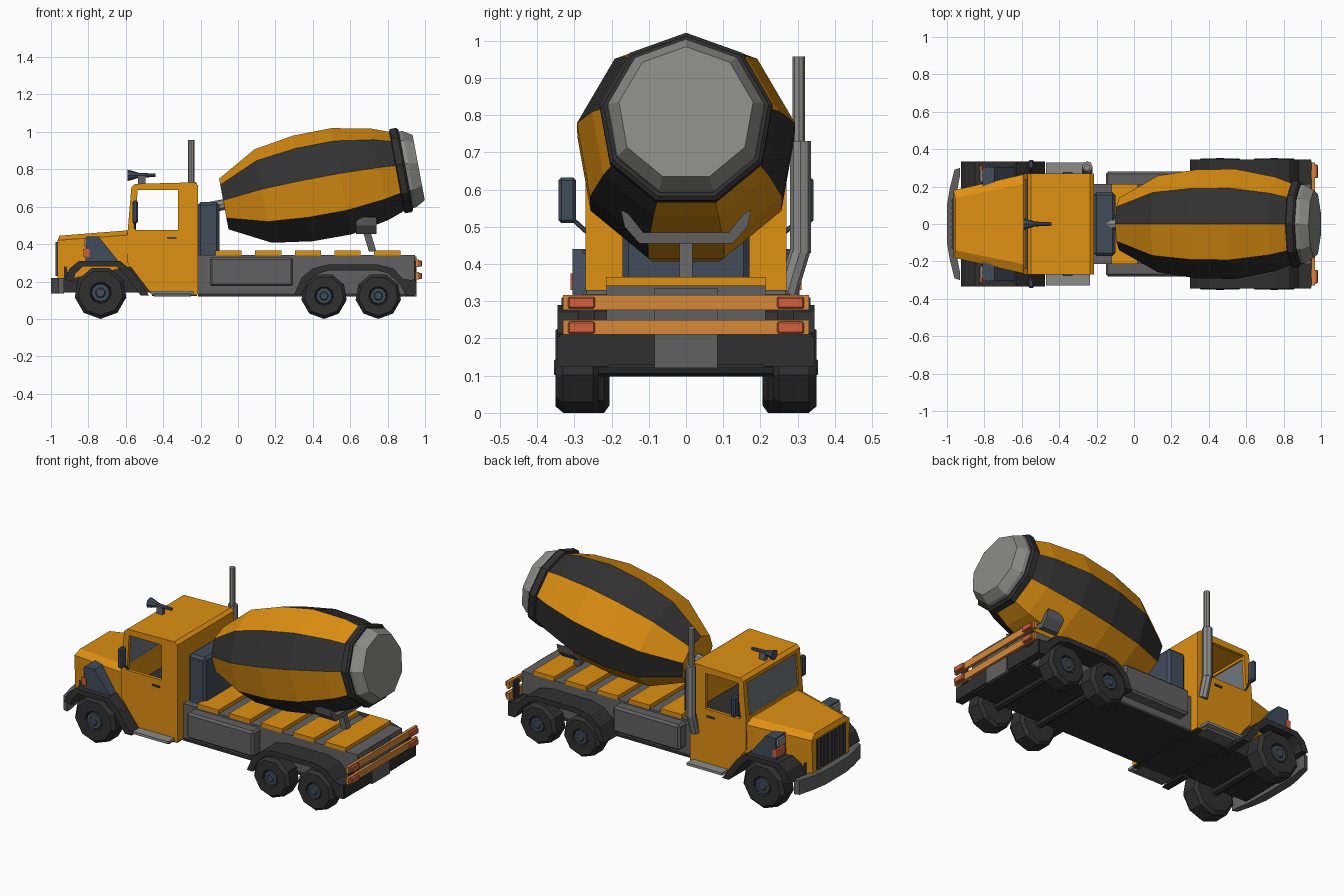
import bpy, bmesh, math
from mathutils import Vector, Matrix

if "Cube" in bpy.data.objects:
    bpy.data.objects.remove(bpy.data.objects["Cube"])


def material(name, r, g, b):
    m = bpy.data.materials.new(name)
    m.diffuse_color = (r, g, b, 1)
    m.use_nodes = True
    m.node_tree.nodes["Principled BSDF"].inputs["Base Color"].default_value = m.diffuse_color
    return m


YELLOW = material("yellow paint", .74, .28, .006)
BLACK = material("black rubber", .03, .03, .03)
GREY = material("frame grey", .12, .12, .12)
LIGHT = material("light grey", .26, .26, .25)
SLATE = material("slate", .055, .072, .105)
RAIL = material("rail orange", .68, .25, .04)
LAMP = material("lamp red", .66, .12, .05)
GLASS = material("glass grey", .17, .19, .21)


def finish(name, bm, mat, mirror=False):
    bmesh.ops.recalc_face_normals(bm, faces=bm.faces)
    me = bpy.data.meshes.new(name)
    bm.to_mesh(me)
    bm.free()
    for m in (mat if isinstance(mat, tuple) else (mat,)):
        me.materials.append(m)
    ob = bpy.data.objects.new(name, me)
    bpy.context.collection.objects.link(ob)
    if mirror:
        ob.modifiers.new("mirror", 'MIRROR').use_axis = (False, True, False)
    return ob


def prism(name, pts, a, b, mat, axis='y', mirror=False):
    """Extrude a flat outline from a to b along an axis."""
    place = {'y': lambda p, t: (p[0], t, p[1]), 'x': lambda p, t: (t, p[0], p[1]),
             'z': lambda p, t: (p[0], p[1], t)}[axis]
    bm = bmesh.new()
    lo = [bm.verts.new(place(p, a)) for p in pts]
    hi = [bm.verts.new(place(p, b)) for p in pts]
    bm.faces.new(lo)
    bm.faces.new(hi)
    n = len(pts)
    for i in range(n):
        j = (i + 1) % n
        bm.faces.new((lo[i], lo[j], hi[j], hi[i]))
    return finish(name, bm, mat, mirror)


def box(name, x0, x1, y0, y1, z0, z1, mat, mirror=False, bevel=0):
    ob = prism(name, [(x0, z0), (x1, z0), (x1, z1), (x0, z1)], y0, y1, mat, mirror=mirror)
    if bevel:
        m = ob.modifiers.new("bevel", 'BEVEL')
        m.width, m.segments = bevel, 1
    return ob


def hull(name, pts, mat, mirror=False):
    bm = bmesh.new()
    for p in pts:
        bm.verts.new(p)
    bmesh.ops.convex_hull(bm, input=bm.verts)
    bmesh.ops.dissolve_limit(bm, angle_limit=.01, verts=bm.verts, edges=bm.edges)
    return finish(name, bm, mat, mirror)


def lathe(name, profile, n, origin, axis, up, mat, mirror=False, rule=None):
    """Revolve (distance, radius) pairs about an axis; the first corner points up."""
    z = Vector(axis).normalized()
    x = Vector(up)
    x = (x - z * x.dot(z)).normalized()
    y = z.cross(x)
    bm = bmesh.new()
    rings = []
    for t, r in profile:
        rings.append([bm.verts.new(Vector(origin) + z * t + r * (x * math.cos(k * math.tau / n)
                      + y * math.sin(k * math.tau / n))) for k in range(n)])
    for a, b in zip(rings, rings[1:]):
        for k in range(n):
            j = (k + 1) % n
            f = bm.faces.new((a[k], a[j], b[j], b[k]))
            f.material_index = rule(k) if rule else 0
    bm.faces.new(rings[0])
    bm.faces.new(rings[-1])
    return finish(name, bm, mat, mirror)


def rod(name, p, q, r, mat, n=8, mirror=False):
    d = Vector(q) - Vector(p)
    up = (0, 0, 1) if abs(d.z) < .9 * d.length else (1, 0, 0)
    return lathe(name, [(0, r), (d.length, r)], n, p, d, up, mat, mirror)


def cut(ob, cutter):
    m = ob.modifiers.new("cut", 'BOOLEAN')
    m.operation, m.solver, m.object = 'DIFFERENCE', 'EXACT', cutter
    cutter.hide_render = True
    cutter.hide_viewport = False
    bpy.context.view_layer.objects.active = ob
    bpy.ops.object.modifier_apply(modifier=m.name)
    bpy.data.objects.remove(cutter)


# Hollow cab with open side windows and a glazed windscreen
cab = prism("cab", [(-.59, .47), (-.57, .705), (-.55, .722), (-.235, .73), (-.215, .715), (-.215, .13),
                    (-.46, .13), (-.59, .30)], -.27, .27, YELLOW)
cut(cab, prism("cab_void", [(-.565, .34), (-.565, .47), (-.55, .70), (-.24, .70), (-.24, .34)], -.25, .25, YELLOW))
cut(cab, prism("window_cutter", [(-.55, .475), (-.537, .688), (-.32, .688), (-.32, .475)], -.4, .4, YELLOW))
cut(cab, box("windscreen_cutter", -.7, -.5, -.235, .235, .49, .685, YELLOW))
prism("windscreen", [(-.58, .488), (-.564, .687), (-.558, .687), (-.574, .488)], -.237, .237, GLASS)
box("cab_seat", -.45, -.25, -.22, .22, .34, .45, BLACK)
box("door_handle", -.38, -.33, .268, .278, .428, .438, SLATE, True)
box("cab_step", -.47, -.235, .25, .33, .135, .15, LIGHT, True)
box("cab_step_base", -.45, -.25, .22, .30, .12, .135, GREY, True)

# Tapered bonnet and grille
hull("bonnet", [(x, s * y, z) for s in (-1, 1) for x, y, z in (
    (-.965, .17, .2), (-.965, .18, .42), (-.955, .14, .445), (-.57, .265, .28),
    (-.57, .27, .45), (-.57, .22, .475))], YELLOW)
box("grille", -.971, -.96, -.135, .135, .23, .41, BLACK)
for i in range(8):
    y = -.123 + i * .035
    box("grille_bar", -.977, -.965, y - .006, y + .006, .23, .41, GREY)

# Wrapped front bumper
prism("bumper", [(-.93, .30), (-.96, .29), (-.985, .19), (-1, .1), (-1, -.1), (-.985, -.19), (-.96, -.29),
                 (-.93, -.30), (-.93, -.26), (-.945, -.18), (-.95, 0), (-.945, .18), (-.93, .26)],
      .135, .22, GREY, 'z')

# Front wheel arches and lamp pods
prism("front_fender", [(-.925, .21), (-.90, .27), (-.85, .31), (-.63, .31), (-.57, .26), (-.475, .125),
                       (-.52, .125), (-.60, .235), (-.65, .28), (-.83, .28), (-.87, .24), (-.88, .20)],
      .17, .335, BLACK, mirror=True)
prism("lamp_pod", [(-.815, .31), (-.81, .44), (-.745, .44), (-.64, .31)], .19, .305, SLATE, mirror=True)
box("headlamp", -.822, -.81, .225, .295, .385, .43, LIGHT, True)
box("front_indicator", -.825, -.795, .23, .31, .33, .375, LAMP, True)

# Wheels
for name, x, r, y0, y1 in (("front_wheel", -.735, .14, .205, .325), ("rear_wheel_a", .46, .123, .235, .35),
                           ("rear_wheel_b", .75, .123, .235, .35)):
    w = y1 - y0
    lathe(name, [(0, r * .85), (.015, r), (w - .02, r), (w, r * .86), (w, r * .42), (w - .012, r * .38)],
          9, (x, y0, r), (0, 1, 0), (0, 0, -1), BLACK, True)
    lathe(name + "_hub", [(w - .02, r * .36), (w - .003, r * .34), (w - .003, r * .2), (w + .004, r * .16)],
          9, (x, y0, r), (0, 1, 0), (0, 0, -1), SLATE, True)
    rod(name + "_axle", (x, -y0 - .02, r), (x, y0 + .02, r), .025, BLACK)

# Chassis
box("front_underbody", -.93, -.22, -.185, .185, .14, .28, BLACK)
box("cab_underside", -.46, -.22, -.265, .265, .122, .135, BLACK)
box("frame", -.215, .945, -.213, .213, .135, .342, GREY)
box("frame_underside", -.215, .94, -.215, .215, .12, .137, BLACK)
box("rear_plate", .94, .955, -.085, .085, .12, .335, GREY)
box("side_tank", -.15, .295, .20, .28, .175, .33, GREY, True, .012)
for i in range(5):
    x = -.12 + i * .212
    box("deck_plank", x, x + .14, -.215, .215, .34, .365, YELLOW)

# Rear wheel arches and mud flaps
prism("rear_fender", [(.30, .13), (.34, .22), (.40, .27), (.48, .29), (.75, .29), (.83, .27), (.88, .215),
                      (.945, .205), (.945, .125), (.90, .125), (.86, .19), (.80, .245), (.74, .26),
                      (.49, .26), (.42, .24), (.37, .195), (.34, .13)], .205, .345, BLACK, mirror=True)
box("rear_flap", .93, .948, -.34, .34, .13, .21, BLACK)

# Rear rails and lamps
for z in (.21, .277):
    box("rear_rail", .95, .967, -.33, .33, z, z + .04, RAIL)
    box("tail_lamp", .96, .983, .245, .317, z + .003, z + .035, LAMP, True, .004)
box("rail_post", .94, .952, .245, .29, .2, .31, BLACK, True)

# Striped mixing drum, tilted upward to the rear
base, tilt = (-.075, 0, .61), (math.cos(.184), 0, math.sin(.184))
lathe("drum", [(0, .142), (.215, .262), (.43, .296), (.64, .298), (.85, .256), (.95, .218)], 9, base, tilt,
      (0, 0, 1), (YELLOW, BLACK), rule=lambda k: int(k in (1, 3, 6, 8)))
lathe("drum_ring", [(.94, .225), (.945, .236), (.98, .236), (.99, .225)], 9, base, tilt, (0, 0, 1), BLACK)
lathe("drum_cap", [(.98, .216), (1.01, .213), (1.06, .183)], 9, base, tilt, (0, 0, 1), LIGHT)
lathe("drum_shaft", [(-.08, .03), (.01, .03)], 9, base, tilt, (0, 0, 1), LIGHT)
box("drive_housing", -.215, -.10, -.17, .17, .31, .625, SLATE, False, .015)

# Cradle under the drum
prism("drum_cradle", [(-.175, .545), (-.165, .50), (-.125, .455), (.125, .455), (.165, .50), (.175, .545),
                      (.155, .535), (.115, .485), (-.115, .485), (-.155, .535)], .63, .74, GREY, 'x')
prism("cradle_post", [(.70, .36), (.67, .46), (.71, .46), (.74, .36)], -.018, .018, GREY)

# Exhaust stack on the left
rod("exhaust_tip", (-.25, .303, .72), (-.25, .303, .957), .017, LIGHT)
rod("exhaust_silencer", (-.25, .308, .43), (-.25, .308, .73), .028, LIGHT)
rod("exhaust_elbow", (-.25, .272, .32), (-.25, .308, .44), .027, LIGHT)

# Mirrors and roof horn
box("mirror", -.565, -.535, .295, .343, .51, .632, SLATE, True, .008)
rod("mirror_arm", (-.55, .26, .48), (-.55, .315, .53), .006, SLATE, 6, True)
lathe("horn", [(0, .03), (.012, .028), (.06, .013), (.15, .009)], 8, (-.59, 0, .768), (1, 0, 0), (0, 0, 1), SLATE)
box("horn_stand", -.535, -.495, -.012, .012, .715, .765, GREY)
